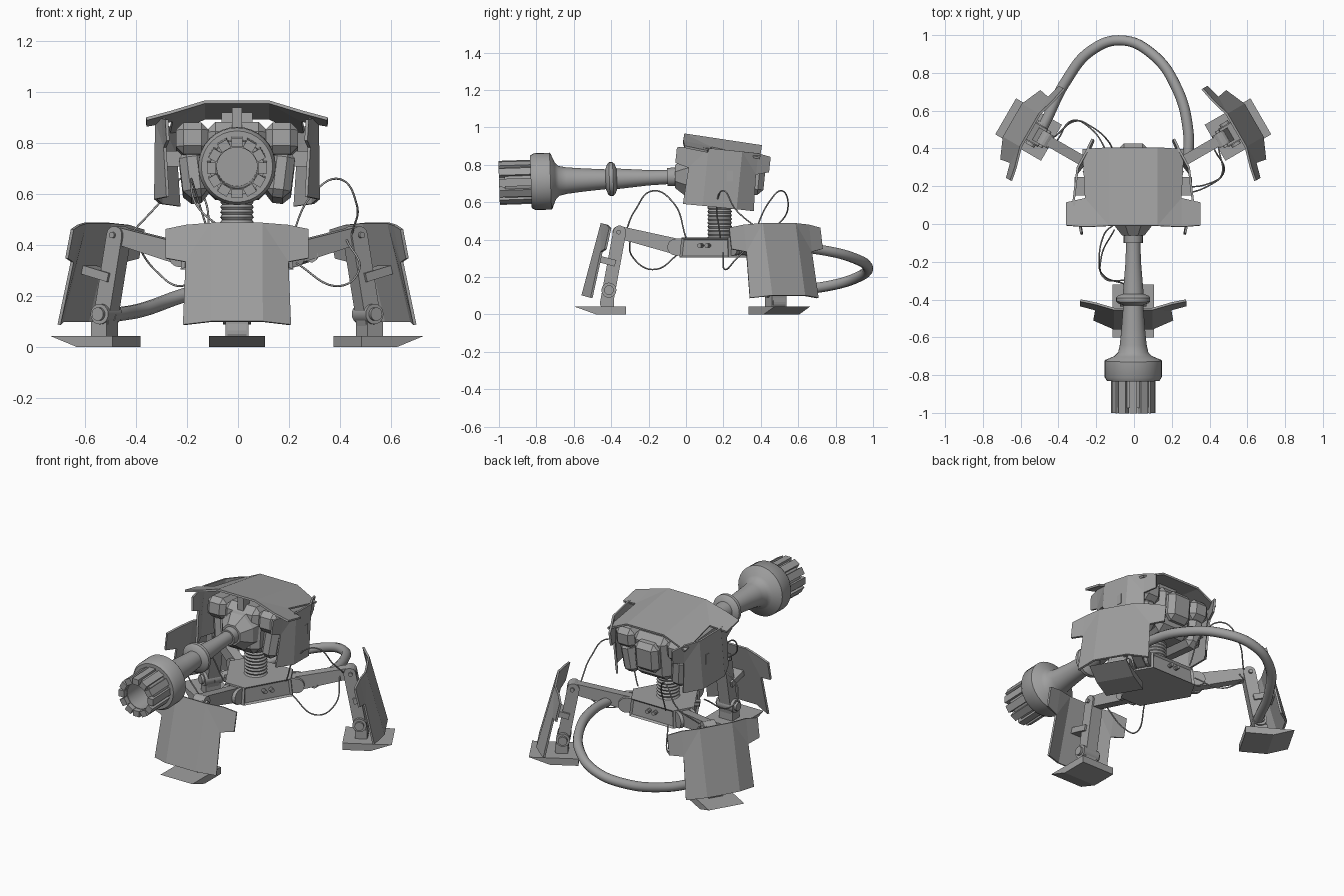
import bpy, bmesh
from math import pi, sin, cos, atan2
from mathutils import Matrix, Vector

if "Cube" in bpy.data.objects:
    bpy.data.objects.remove(bpy.data.objects["Cube"])

GREY = (0.35, 0.35, 0.35, 1)
metal = bpy.data.materials.new("grey metal")
metal.use_nodes = True
metal.diffuse_color = GREY
metal.node_tree.nodes["Principled BSDF"].inputs["Base Color"].default_value = GREY

T = lambda x, y, z: Matrix.Translation((x, y, z))
R = lambda a, axis: Matrix.Rotation(a, 4, axis)
ORIGIN = T(-0.004, 0, 0)
HUB = T(0, 0.18, 0)


def finish(name, bm, M, smooth=False):
    bmesh.ops.recalc_face_normals(bm, faces=bm.faces)
    me = bpy.data.meshes.new(name)
    bm.to_mesh(me)
    bm.free()
    me.materials.append(metal)
    ob = bpy.data.objects.new(name, me)
    bpy.context.collection.objects.link(ob)
    ob.matrix_world = ORIGIN @ M
    if smooth:
        bpy.ops.object.select_all(action='DESELECT')
        ob.select_set(True)
        bpy.context.view_layer.objects.active = ob
        bpy.ops.object.shade_smooth_by_angle(angle=0.6)
    return ob


def box(name, size, M, bevel=0):
    bm = bmesh.new()
    bmesh.ops.create_cube(bm, size=1, matrix=Matrix.Diagonal((*size, 1)))
    if bevel:
        bmesh.ops.bevel(bm, geom=bm.edges[:], offset=bevel, segments=1, affect='EDGES')
    return finish(name, bm, M)


def prism(name, outline, width, M):
    """Extrude a (y, z) outline symmetrically along x."""
    bm = bmesh.new()
    f = bm.faces.new([bm.verts.new((-width / 2, y, z)) for y, z in outline])
    top = bmesh.ops.extrude_face_region(bm, geom=[f])["geom"]
    bmesh.ops.translate(bm, vec=(width, 0, 0),
                        verts=[v for v in top if isinstance(v, bmesh.types.BMVert)])
    return finish(name, bm, M)


def bar(name, p, q, rp, rq, width, M):
    """Flat link with rounded ends, from p to q in the (y, z) plane."""
    a = atan2(q[1] - p[1], q[0] - p[0])
    pts = []
    for (y, z), r, start in ((q, rq, a - pi / 2), (p, rp, a + pi / 2)):
        pts += [(y + r * cos(start + pi * i / 8), z + r * sin(start + pi * i / 8)) for i in range(9)]
    return prism(name, pts, width, M)


def lathe(name, profile, M, segs=32, smooth=True):
    """Spin (height, radius) pairs around z."""
    bm = bmesh.new()
    vs = [bm.verts.new((r, 0, h)) for h, r in profile]
    es = [bm.edges.new(e) for e in zip(vs, vs[1:])]
    bmesh.ops.spin(bm, geom=vs + es, cent=(0, 0, 0), axis=(0, 0, 1), angle=2 * pi, steps=segs)
    bmesh.ops.remove_doubles(bm, verts=bm.verts, dist=0.0001)
    return finish(name, bm, M, smooth)


def disc(name, r, length, M, segs=20):
    h = length / 2
    return lathe(name, [(-h, 0), (-h, r), (h, r), (h, 0)], M, segs)


def tube(name, pts, r, M):
    cu = bpy.data.curves.new(name, 'CURVE')
    cu.dimensions = '3D'
    cu.bevel_depth, cu.bevel_resolution, cu.use_fill_caps = r, 3, True
    sp = cu.splines.new('BEZIER')
    sp.bezier_points.add(len(pts) - 1)
    for b, p in zip(sp.bezier_points, pts):
        b.co = p
        b.handle_left_type = b.handle_right_type = 'AUTO'
    cu.materials.append(metal)
    ob = bpy.data.objects.new(name, cu)
    bpy.context.collection.objects.link(ob)
    ob.matrix_world = ORIGIN @ M


def plate(name, M, scale, height, bend):
    """Bent armour plate facing -y, hanging from z = 0, with a wing at each top corner."""
    bm = bmesh.new()
    mid = -0.37 * height
    spots = {"c0": (0.1, 0, 0), "s0": (0.2, 0.03, 0), "t0": (0.28, 0.05, -0.012),
             "t1": (0.28, 0.055, mid + 0.02), "sm": (0.2, 0.038, mid),
             "sb": (0.21, 0.05, -height), "cb": (0.1, 0, -height)}
    sides = [{k: bm.verts.new((s * x * scale, y * bend, z)) for k, (x, y, z) in spots.items()}
             for s in (-1, 1)]
    for v in sides:
        for keys in ("c0 s0 sm", "c0 sm sb cb", "s0 t0 t1 sm"):
            bm.faces.new([v[k] for k in keys.split()])
    a, b = sides
    bm.faces.new((a["c0"], b["c0"], b["cb"], a["cb"]))
    ob = finish(name, bm, M)
    mod = ob.modifiers.new("thickness", 'SOLIDIFY')
    mod.thickness, mod.offset = 0.012, 0


# Base: six-sided hub with recessed panels between the legs
bm = bmesh.new()
ring = [R(2 * pi * k / 3, 'Z') @ Vector((x, -0.215, 0.305)) for k in range(3) for x in (-0.07, 0.07)]
base = bm.faces.new([bm.verts.new(v) for v in ring])
up = bmesh.ops.extrude_face_region(bm, geom=[base])["geom"]
up = [v for v in up if isinstance(v, bmesh.types.BMVert)]
bmesh.ops.translate(bm, vec=(0, 0, 0.105), verts=up)
bmesh.ops.scale(bm, vec=(0.95, 0.95, 1), verts=up)
bmesh.ops.recalc_face_normals(bm, faces=bm.faces)
panels = [f for f in bm.faces if abs(f.normal.z) < 0.5 and f.calc_area() > 0.02]
bmesh.ops.inset_individual(bm, faces=panels, thickness=0.014, depth=-0.012)
finish("base_hub", bm, HUB)

# Legs: built facing forward, then turned around the hub
for k, side in enumerate(("front", "left", "right")):
    L = HUB @ R(2 * pi * k / 3, 'Z')
    across = R(pi / 2, 'Y')
    bar(side + "_upper_arm", (-0.22, 0.36), (-0.54, 0.44), 0.043, 0.033, 0.055, L)
    disc(side + "_hip_pin", 0.03, 0.1, L @ T(0, -0.235, 0.36) @ across)
    for x in (-0.042, 0.042):
        bar(side + "_hip_bracket", (-0.19, 0.36), (-0.235, 0.36), 0.045, 0.045, 0.02, L @ T(x, 0, 0))
    disc(side + "_knee_pin", 0.012, 0.1, L @ T(0, -0.54, 0.44) @ across)
    bar(side + "_shin", (-0.535, 0.44), (-0.605, 0.06), 0.035, 0.035, 0.075, L)
    disc(side + "_ankle_disc", 0.04, 0.11, L @ T(0, -0.592, 0.13) @ across)
    disc(side + "_ankle_pin", 0.026, 0.14, L @ T(0, -0.592, 0.13) @ across)
    box(side + "_ankle_block", (0.09, 0.07, 0.06), L @ T(0, -0.6, 0.07))
    prism(side + "_foot", [(-0.5, 0), (-0.5, 0.043), (-0.78, 0.043), (-0.66, 0)], 0.22, L)
    box(side + "_plate_bracket", (0.1, 0.13, 0.035), L @ T(0, -0.62, 0.29) @ R(-0.26, 'X'))
    plate(side + "_shin_plate", L @ T(0, -0.63, 0.487) @ R(-0.262, 'X'), 1, 0.4, 1)
    tube(side + "_upper_cable", [(-0.04, -0.5, 0.45), (-0.16, -0.45, 0.56), (-0.18, -0.36, 0.66),
                                 (-0.16, -0.25, 0.6), (-0.1, -0.18, 0.41)], 0.004, L)
    tube(side + "_lower_cable", [(-0.03, -0.48, 0.42), (-0.16, -0.46, 0.3),
                                 (-0.17, -0.36, 0.24), (-0.1, -0.21, 0.33)], 0.004, L)
    # Bolts on the panel beside each leg
    for x in (-0.022, 0.022):
        disc("panel_bolt", 0.012, 0.03,
             L @ R(pi / 3, 'Z') @ T(x, -0.165, 0.368) @ R(pi / 2, 'X'), 10)

# Ribbed neck
ribs = [(0.4 + 0.01 * i, 0.066 if i % 2 else 0.059) for i in range(21)]
lathe("ribbed_neck", [(0.4, 0)] + ribs + [(0.6, 0)], HUB, 24)

# Head: core, mantlet and side pods
TILT = R(-0.1, 'X')
box("head_core", (0.25, 0.36, 0.28), T(0, 0.19, 0.73) @ TILT, 0.04)
box("head_rear", (0.16, 0.1, 0.18), T(0, 0.37, 0.73) @ TILT, 0.03)
lathe("gun_mantlet", [(-0.06, 0), (-0.06, 0.13), (0, 0.115), (0.06, 0.065), (0.06, 0)],
      T(0, 0, 0.737) @ R(pi / 2, 'X') @ R(pi / 8, 'Z'), 8, False)
for s, side in ((1, "left"), (-1, "right")):
    box(side + "_upper_pod", (0.13, 0.36, 0.125), T(s * 0.175, 0.2, 0.805) @ TILT, 0.03)
    box(side + "_lower_pod", (0.1, 0.3, 0.19), T(s * 0.17, 0.2, 0.67) @ TILT @ R(s * 0.12, 'Y'), 0.03)
    box(side + "_shield_mount", (0.12, 0.1, 0.06), T(s * 0.25, 0.2, 0.74))
    plate(side + "_shield", T(s * 0.305, 0.21, 0.88) @ R(s * 0.12, 'Z') @ TILT @ R(s * pi / 2, 'Z'),
          0.9, 0.31, 1.2)
box("roof_post", (0.04, 0.06, 0.12), T(0, 0.06, 0.88))
box("roof_mount", (0.12, 0.14, 0.07), T(0, 0.22, 0.88) @ TILT)
plate("roof_plate", T(0, -0.01, 0.962) @ R(-0.15, 'X') @ R(pi, 'Z') @ R(-pi / 2, 'X'), 1.27, 0.42, 1.3)

# Gun barrel with hollow muzzle
GUN = T(0, 0, 0.738) @ R(pi / 2 + 0.035, 'X')
lathe("gun_barrel", [(0, 0), (0.03, 0.052), (0.1, 0.048), (0.1, 0.038), (0.2, 0.041), (0.37, 0.055),
                     (0.38, 0.08), (0.39, 0.09), (0.41, 0.09), (0.42, 0.08), (0.43, 0.053),
                     (0.55, 0.062), (0.64, 0.071), (0.68, 0.08), (0.7, 0.1), (0.72, 0.148),
                     (0.725, 0.152), (0.81, 0.152), (0.83, 0.14), (0.83, 0.107), (0.97, 0.107),
                     (0.97, 0.08), (0.75, 0.08), (0.75, 0)], GUN)
for i in range(12):
    box("muzzle_slat", (0.036, 0.042, 0.18), GUN @ R(2 * pi * i / 12, 'Z') @ T(0.1, 0, 0.91))

# Thick rear hose from the right ankle to the left hip
tube("rear_hose", [(-0.5, 0.47, 0.125), (-0.46, 0.55, 0.13), (-0.36, 0.75, 0.15), (-0.22, 0.92, 0.2),
                   (-0.06, 0.972, 0.25), (0.1, 0.9, 0.3), (0.23, 0.72, 0.345), (0.29, 0.5, 0.365),
                   (0.29, 0.33, 0.36)], 0.028, Matrix.Identity(4))
